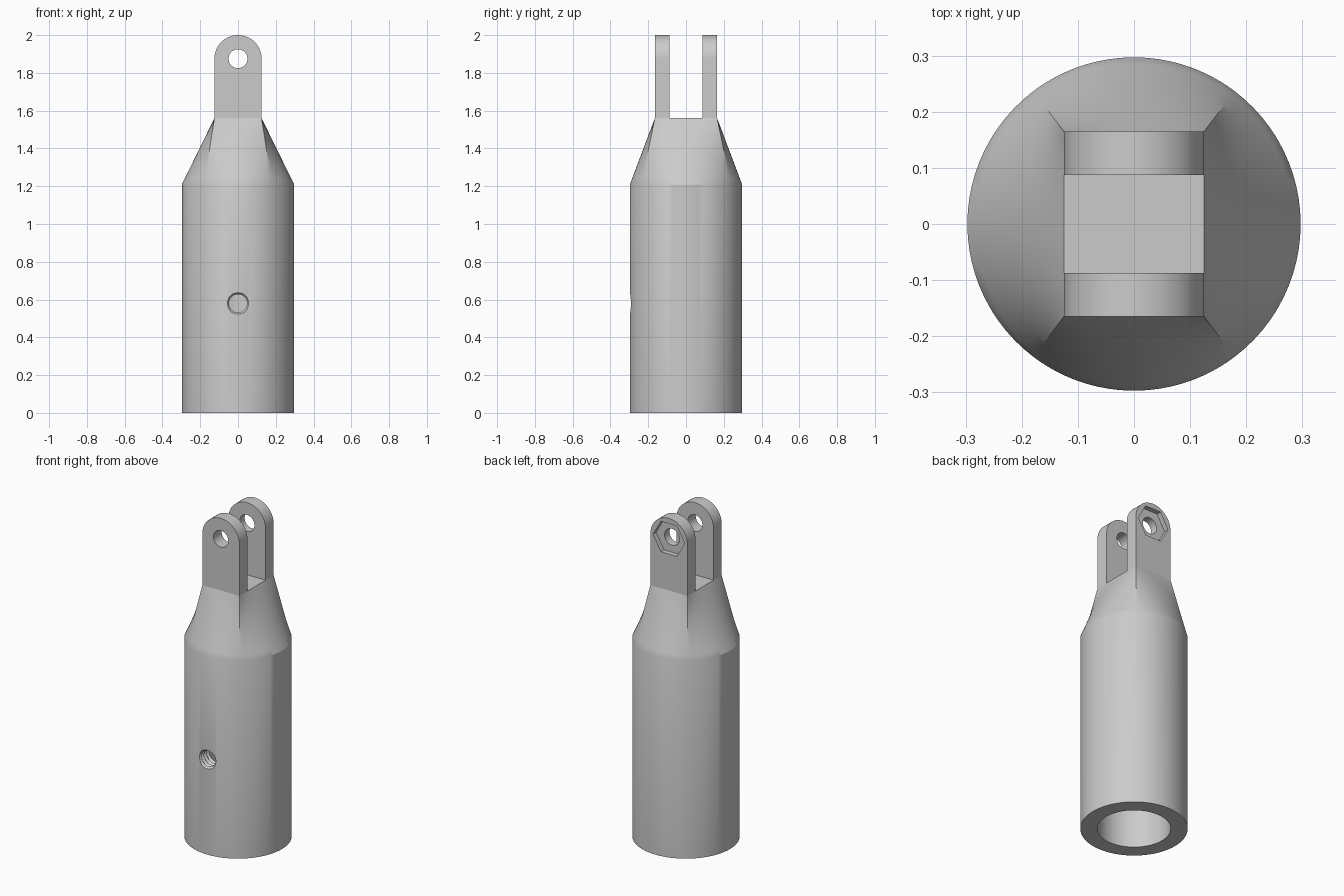
import bpy, bmesh
from math import sin, cos, pi, atan2, radians

if "Cube" in bpy.data.objects:
    bpy.data.objects.remove(bpy.data.objects["Cube"], do_unlink=True)

R, BORE = 0.297, 0.203               # socket outer and inner radius
HX, HY = 0.125, 0.165                # half size of the fork base
SHOULDER, FLOOR, TOP = 1.21, 1.56, 2.0
SLOT = 0.087
EYE_Z = TOP - HX

grey = bpy.data.materials.new("plain_grey")
grey.use_nodes = True
COLOR = (0.6, 0.6, 0.6, 1)
grey.diffuse_color = COLOR
grey.node_tree.nodes["Principled BSDF"].inputs["Base Color"].default_value = COLOR


def skin(name, rings):
    """Closed solid stretched over a stack of equal-length rings."""
    bm = bmesh.new()
    loops = [[bm.verts.new(p) for p in ring] for ring in rings]
    n = len(loops[0])
    for a, b in zip(loops, loops[1:]):
        for i in range(n):
            j = (i + 1) % n
            bm.faces.new((a[i], a[j], b[j], b[i]))
    bm.faces.new(loops[0][::-1])
    bm.faces.new(loops[-1])
    bmesh.ops.recalc_face_normals(bm, faces=bm.faces)
    mesh = bpy.data.meshes.new(name)
    bm.to_mesh(mesh)
    bm.free()
    ob = bpy.data.objects.new(name, mesh)
    bpy.context.collection.objects.link(ob)
    mesh.materials.append(grey)
    return ob


def disc_z(r, z, n=96):
    return [(r * cos(2 * pi * i / n), r * sin(2 * pi * i / n), z) for i in range(n)]


def disc_y(r, y, n=48):
    return [(r * cos(2 * pi * i / n), y, EYE_Z + r * sin(2 * pi * i / n)) for i in range(n)]


def activate(ob):
    bpy.ops.object.select_all(action='DESELECT')
    ob.select_set(True)
    bpy.context.view_layer.objects.active = ob


def cut(ob, cutter):
    activate(ob)
    mod = ob.modifiers.new("cut", 'BOOLEAN')
    mod.operation, mod.solver, mod.object = 'DIFFERENCE', 'EXACT', cutter
    bpy.ops.object.modifier_apply(modifier=mod.name)
    bpy.data.objects.remove(cutter, do_unlink=True)


def smooth(ob, angle=25):
    activate(ob)
    bpy.ops.object.shade_smooth_by_angle(angle=radians(angle))


# Matching round and rectangular outlines, with points exactly on the corners
corner = atan2(HY, HX)
stops = [-corner, corner, pi - corner, pi + corner, 2 * pi - corner]
corners = [(HX, -HY), (HX, HY), (-HX, HY), (-HX, -HY), (HX, -HY)]
STEPS = 24
round_pts, rect_pts = [], []
for k in range(4):
    for i in range(STEPS):
        t = i / STEPS
        a = stops[k] + (stops[k + 1] - stops[k]) * t
        round_pts.append((R * cos(a), R * sin(a)))
        rect_pts.append(tuple(p + (q - p) * t for p, q in zip(corners[k], corners[k + 1])))


def blend(t, z):
    return [(c[0] + (r[0] - c[0]) * t, c[1] + (r[1] - c[1]) * t, z)
            for c, r in zip(round_pts, rect_pts)]


# Socket body: round tube blending into the fork base
LEVELS = 12
body = skin("socket_body", [blend(0, 0)] + [
    blend(i / LEVELS, SHOULDER + (FLOOR - SHOULDER) * i / LEVELS) for i in range(LEVELS + 1)])
cut(body, skin("bore_cutter", [disc_z(BORE, -0.1), disc_z(BORE, SHOULDER)]))

# Threaded set screw hole through the front wall
threads = [disc_y(0.058 if i % 2 == 0 else 0.048, -0.32 + 0.0125 * i, 32) for i in range(15)]
threads = [[(x, y, z - EYE_Z + 0.58) for x, y, z in ring] for ring in threads]
cut(body, skin("screw_cutter", threads))
smooth(body)


# Fork lugs: round-topped plates with a pin hole
def lug_outline(y):
    arc = [(HX * cos(pi * i / 32), y, EYE_Z + HX * sin(pi * i / 32)) for i in range(33)]
    return [(HX, y, FLOOR)] + arc + [(-HX, y, FLOOR)]


for name, side in (("front_lug", -1), ("back_lug", 1)):
    lug = skin(name, [lug_outline(side * SLOT), lug_outline(side * HY)])
    cut(lug, skin("pin_cutter", [disc_y(0.05, side * 0.05), disc_y(0.05, side * 0.2)]))
    if side > 0:
        # Hexagonal nut pocket on the outer back face
        cut(lug, skin("nut_cutter", [disc_y(0.107, HY - 0.03, 6), disc_y(0.107, HY + 0.05, 6)]))
    smooth(lug)
